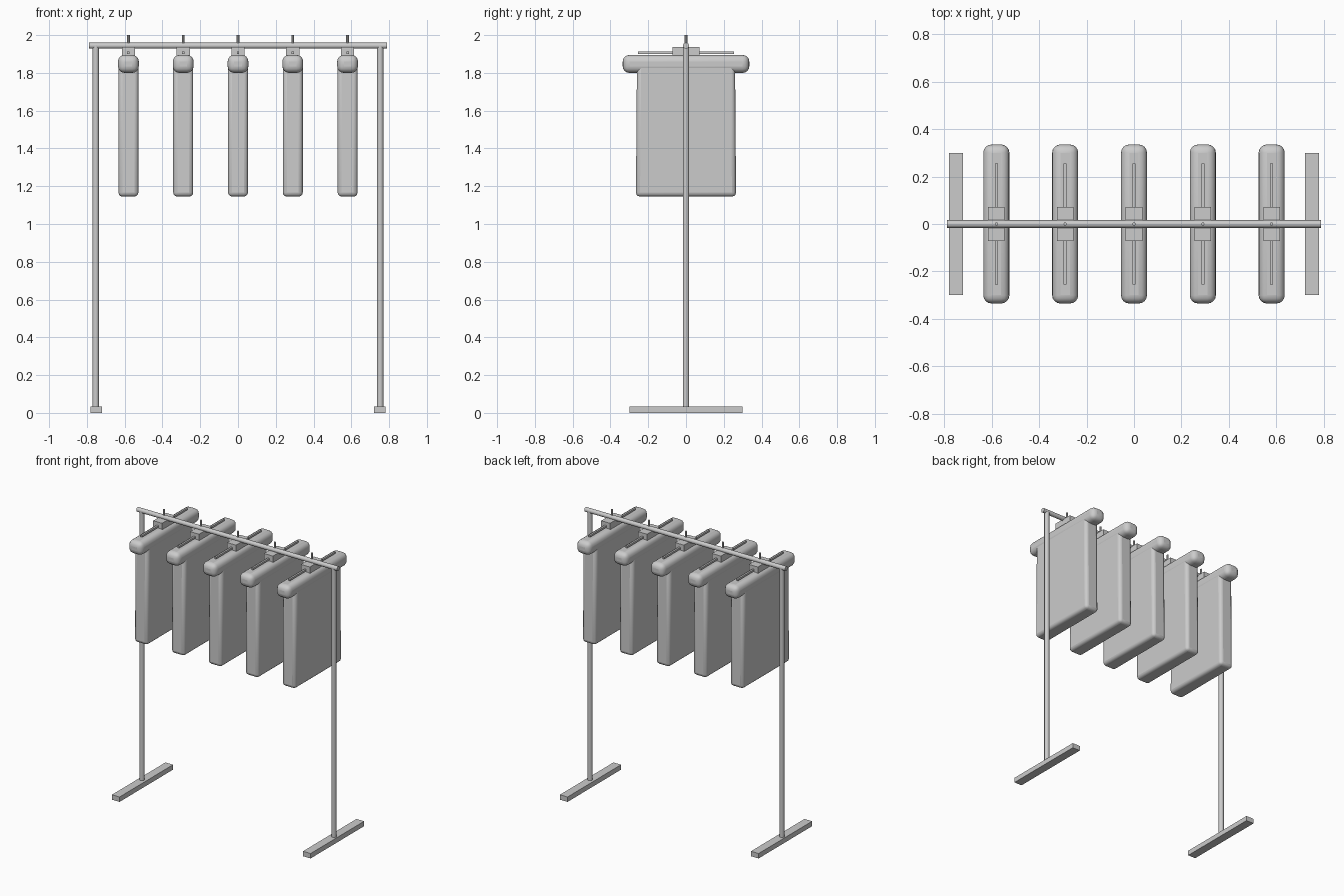
import bpy, math

if "Cube" in bpy.data.objects:
    bpy.data.objects.remove(bpy.data.objects["Cube"])


def finish(obj, name):
    obj.name = name
    return obj


def box(name, center, size, bevel=0.0, segments=3):
    bpy.ops.mesh.primitive_cube_add(size=1, location=center)
    obj = finish(bpy.context.object, name)
    obj.scale = size
    bpy.ops.object.transform_apply(location=False, rotation=False, scale=True)
    if bevel:
        mod = obj.modifiers.new("soft_edges", 'BEVEL')
        mod.width = bevel
        mod.segments = segments
        bpy.ops.object.shade_smooth_by_angle(angle=math.radians(40))
    return obj


def rod(name, center, radius, length, axis='Z', sides=16):
    rot = {'X': (0, math.pi / 2, 0), 'Z': (0, 0, 0)}[axis]
    bpy.ops.mesh.primitive_cylinder_add(vertices=sides, radius=radius, depth=length,
                                        location=center, rotation=rot)
    obj = finish(bpy.context.object, name)
    bpy.ops.object.shade_smooth_by_angle(angle=math.radians(40))
    return obj


# Rack frame: two feet, two posts and the top rail
for side, label in ((-1, "left"), (1, "right")):
    box(f"{label}_foot", (side * 0.75, 0, 0.0175), (0.06, 0.60, 0.035))
    rod(f"{label}_post", (side * 0.753, 0, 0.98), 0.017, 1.93)
rod("top_rail", (0, 0, 1.944), 0.016, 1.575, 'X')

# Five hanging garments, each on its own hanger
for i in range(5):
    x = (i - 2) * 0.29
    n = i + 1
    # Garment body, shoulders with sleeves, and collar
    body = box(f"garment_body_{n}", (x, 0, 1.4975), (0.106, 0.53, 0.705), 0.022)
    for v in body.data.vertices:
        if v.co.z > 0:
            v.co.y *= 0.98
    box(f"garment_shoulders_{n}", (x, 0, 1.8475), (0.11, 0.67, 0.095), 0.035, 4)
    box(f"garment_collar_{n}", (x, 0, 1.9125), (0.07, 0.145, 0.049))
    # Hanger bar and hook stem
    box(f"hanger_bar_{n}", (x, 0, 1.907), (0.013, 0.51, 0.013))
    rod(f"hanger_hook_{n}", (x, 0, 1.95), 0.007, 0.10, sides=8)
